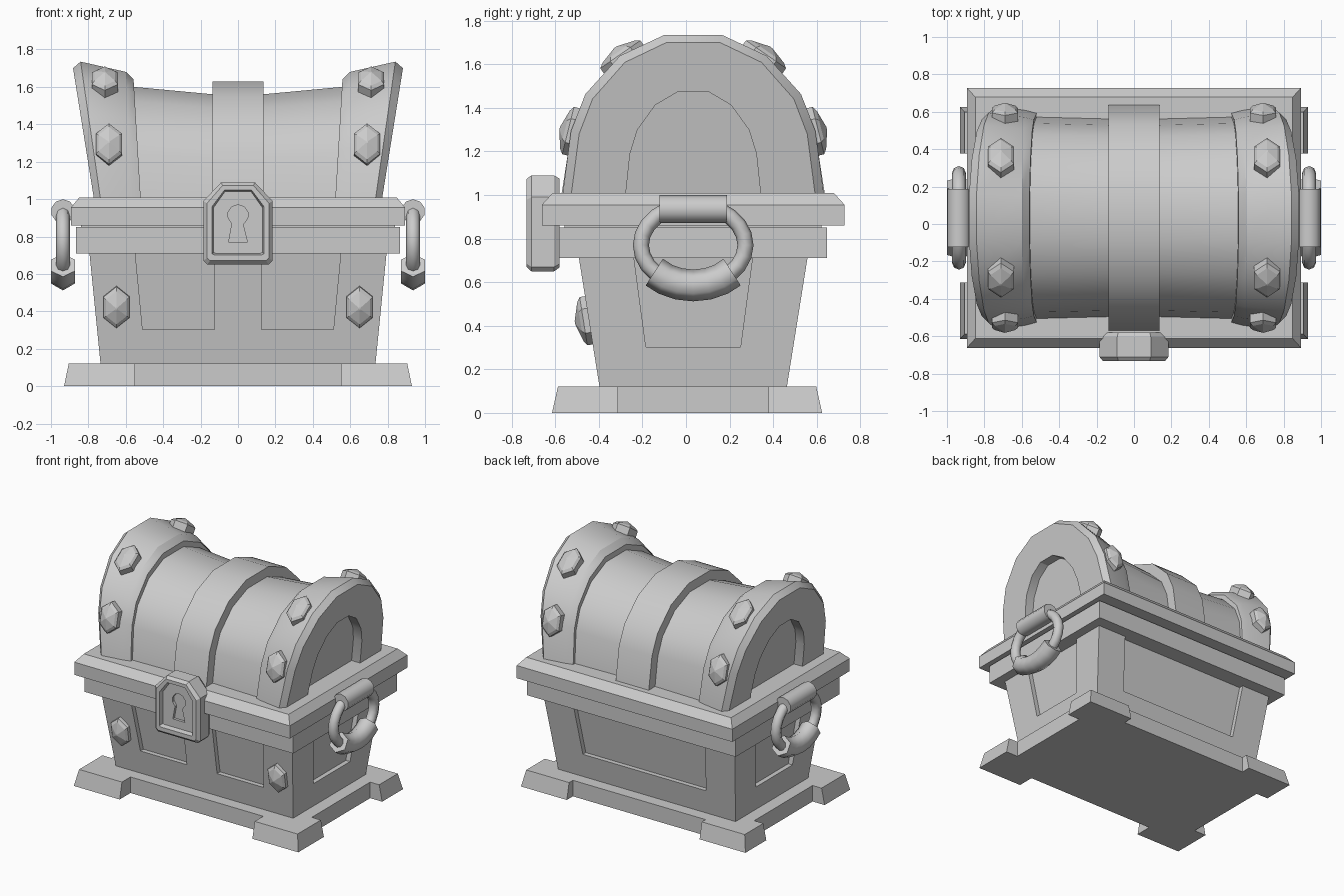
import bpy, bmesh, math
from mathutils import Vector

cube = bpy.data.objects.get("Cube")
if cube:
    bpy.data.objects.remove(cube, do_unlink=True)

grey = bpy.data.materials.new("plain_grey")
grey.use_nodes = True
COLOUR = (0.6, 0.6, 0.6, 1)
grey.diffuse_color = COLOUR
grey.node_tree.nodes["Principled BSDF"].inputs["Base Color"].default_value = COLOUR

CY = 0.033  # middle of the chest, front to back


def loft(name, rings, smooth=None, closed=False):
    """Skin a list of equal-length point rings into one mesh."""
    bm = bmesh.new()
    vs = [[bm.verts.new(p) for p in ring] for ring in rings]
    n = len(vs[0])
    pairs = list(zip(vs, vs[1:]))
    if closed:
        pairs.append((vs[-1], vs[0]))
    else:
        bm.faces.new(vs[0])
        bm.faces.new(vs[-1])
    for a, b in pairs:
        for i in range(n):
            j = (i + 1) % n
            bm.faces.new((a[i], a[j], b[j], b[i]))
    bmesh.ops.recalc_face_normals(bm, faces=bm.faces)
    mesh = bpy.data.meshes.new(name)
    bm.to_mesh(mesh)
    bm.free()
    obj = bpy.data.objects.new(name, mesh)
    bpy.context.collection.objects.link(obj)
    mesh.materials.append(grey)
    if smooth:
        bpy.ops.object.select_all(action='DESELECT')
        bpy.context.view_layer.objects.active = obj
        obj.select_set(True)
        bpy.ops.object.shade_smooth_by_angle(angle=math.radians(smooth))
    return obj


def rect(z, x0, x1, y0, y1):
    return [(x0, y0, z), (x1, y0, z), (x1, y1, z), (x0, y1, z)]


def centred(z, hx, hy, cy=CY):
    return rect(z, -hx, hx, cy - hy, cy + hy)


# Base slab with four flared feet
loft("base_slab", [centred(0, 0.83, 0.52), centred(0.12, 0.83, 0.52)])
for sx, side in ((-1, "right"), (1, "left")):
    for sy, end in ((-1, "front"), (1, "back")):
        loft(f"{end}_{side}_foot", [
            rect(0, sx * 0.55, sx * 0.93, CY + sy * 0.345, 0.005 + sy * 0.62),
            rect(0.12, sx * 0.55, sx * 0.905, CY + sy * 0.345, 0.005 + sy * 0.593)])


# Tapered body: recessed core, plinth, corner posts and front strip
def body_x(z):
    return 0.735 + 0.1 * (z - 0.12)


def body_y(z):
    return 0.43 + 0.16 * (z - 0.12)


LOW, PANEL, HIGH = 0.12, 0.302, 0.75
loft("body_core", [centred(z, body_x(z) - 0.035, body_y(z) - 0.035) for z in (LOW, HIGH)])
loft("body_plinth", [centred(z, body_x(z), body_y(z)) for z in (LOW, PANEL)])
for sx, side in ((-1, "right"), (1, "left")):
    for sy, end in ((-1, "front"), (1, "back")):
        loft(f"{end}_{side}_post", [
            rect(z, sx * ix, sx * body_x(z), CY + sy * iy, CY + sy * body_y(z))
            for z, ix, iy in ((PANEL, 0.51, 0.217), (HIGH, 0.553, 0.277))])
loft("front_strip", [rect(z, -0.125, 0.125, CY - body_y(z), 0) for z in (PANEL, HIGH)])

# Rims
loft("lower_rim", [centred(0.71, 0.865, 0.615), centred(0.85, 0.865, 0.615)])
loft("rim_gap", [centred(0.84, 0.84, 0.59), centred(0.88, 0.84, 0.59)])
loft("upper_rim", [centred(0.86, 0.893, 0.695), centred(0.955, 0.893, 0.695),
                   centred(1.01, 0.848, 0.645)])

# Lid: one arch profile swept across, with flared end bands and sunken ends
HALF = [(1, 0), (0.935, 0.4), (0.825, 0.63), (0.56, 0.87), (0.22, 1)]
ARCH = HALF + [(-y, z) for y, z in reversed(HALF)]


def arch(x, lean, hw, h):
    return [(x + lean * h * z, CY + hw * y, 1.0 + h * z) for y, z in ARCH]


side_rings = [arch(0.70, 0.16, 0.31, 0.475), arch(0.77, 0.16, 0.31, 0.475),
              arch(0.77, 0.16, 0.56, 0.70), arch(0.735, 0.145, 0.60, 0.735),
              arch(0.575, 0.035, 0.575, 0.68), arch(0.52, 0.06, 0.56, 0.64),
              arch(0.52, 0.06, 0.54, 0.60), arch(0.13, 0, 0.53, 0.56)]
mirrored = [[(-x, y, z) for x, y, z in ring] for ring in reversed(side_rings)]
loft("lid", side_rings + mirrored, smooth=29)
loft("lid_strap", [arch(x, 0, 0.605, 0.63) for x in (-0.137, 0.137)], smooth=29)


# Faceted studs
def stud(name, centre, normal):
    c, n = Vector(centre), Vector(normal).normalized()
    u = Vector((1, 0, 0))
    v = n.cross(u)
    rings = []
    for h, s in ((-0.03, 1), (0.025, 1), (0.04, 0.8), (0.065, 0.06)):
        rings.append([c + n * h + s * (v * 0.112 * math.cos(k * math.pi / 3)
                                       + u * 0.08 * math.sin(k * math.pi / 3))
                      for k in range(6)])
    loft(name, rings)


for sx, side in ((-1, "right"), (1, "left")):
    stud(f"body_{side}_stud", (sx * 0.65, CY - body_y(0.425), 0.425), (0, -1, -0.16))
    for sy, end in ((-1, "front"), (1, "back")):
        stud(f"lid_{end}_{side}_low_stud", (sx * 0.69, CY + sy * 0.55, 1.29), (0, sy, 0.25))
        stud(f"lid_{end}_{side}_high_stud", (sx * 0.712, CY + sy * 0.32, 1.625), (0, sy * 0.57, 0.82))


# Ring handles: a tube swept along a path in the side plane
def tube(name, x, path, r, sides, closed=False):
    rings = []
    n = len(path)
    for i, (y, z) in enumerate(path):
        a = path[(i - 1) % n] if closed else path[max(i - 1, 0)]
        b = path[(i + 1) % n] if closed else path[min(i + 1, n - 1)]
        t = Vector((0, b[0] - a[0], b[1] - a[1])).normalized()
        out = t.cross(Vector((1, 0, 0)))
        c = Vector((x, y, z))
        rings.append([c + r * (out * math.cos(k * math.tau / sides)
                               + Vector((math.sin(k * math.tau / sides), 0, 0)))
                      for k in range(sides)])
    loft(name, rings, 65, closed)


def oval(degrees):
    a = math.radians(degrees)
    return (CY + 0.24 * math.cos(a), 0.77 + 0.185 * math.sin(a))


for sx, side in ((-1, "right"), (1, "left")):
    x = sx * 0.936
    tube(f"{side}_handle_ring", x, [oval(k * 15) for k in range(24)], 0.037, 8, True)
    tube(f"{side}_handle_grip", x, [oval(a) for a in range(222, 319, 16)], 0.073, 6)
    tube(f"{side}_handle_mount", x, [(CY - 0.155, 0.935), (CY + 0.155, 0.935)], 0.064, 10)

# Lock plate with a bevelled frame, sunken face and keyhole
OUTER = [(0.165, 0.65), (0.185, 0.67), (0.185, 0.99), (0.09, 1.09)]
INNER = [(0.12, 0.71), (0.13, 0.715), (0.13, 0.955), (0.07, 1.04)]


def lock_ring(y, t):
    half = [(a + (c - a) * t, b + (d - b) * t) for (a, b), (c, d) in zip(OUTER, INNER)]
    full = half + [(-a, b) for a, b in reversed(half)]
    return [(a, y, b) for a, b in full]


lock = loft("lock", [lock_ring(-0.58, 0.3), lock_ring(-0.605, 0), lock_ring(-0.71, 0),
                     lock_ring(-0.733, 0.35), lock_ring(-0.733, 0.85),
                     lock_ring(-0.70, 1)])

hole = [(-0.05, 0.77), (0.05, 0.77), (0.027, 0.865)]
for k in range(9):
    a = math.radians(-55 + k * 290 / 8)
    hole.append((0.055 * math.cos(a), 0.915 + 0.055 * math.sin(a)))
cutter = loft("keyhole_cutter", [[(x, y, z) for x, z in hole] for y in (-0.8, -0.68)])
cutter.hide_render = True
cut = lock.modifiers.new("keyhole", 'BOOLEAN')
cut.operation = 'DIFFERENCE'
cut.object = cutter
bpy.context.view_layer.objects.active = lock
bpy.ops.object.modifier_apply(modifier=cut.name)
bpy.data.objects.remove(cutter, do_unlink=True)
